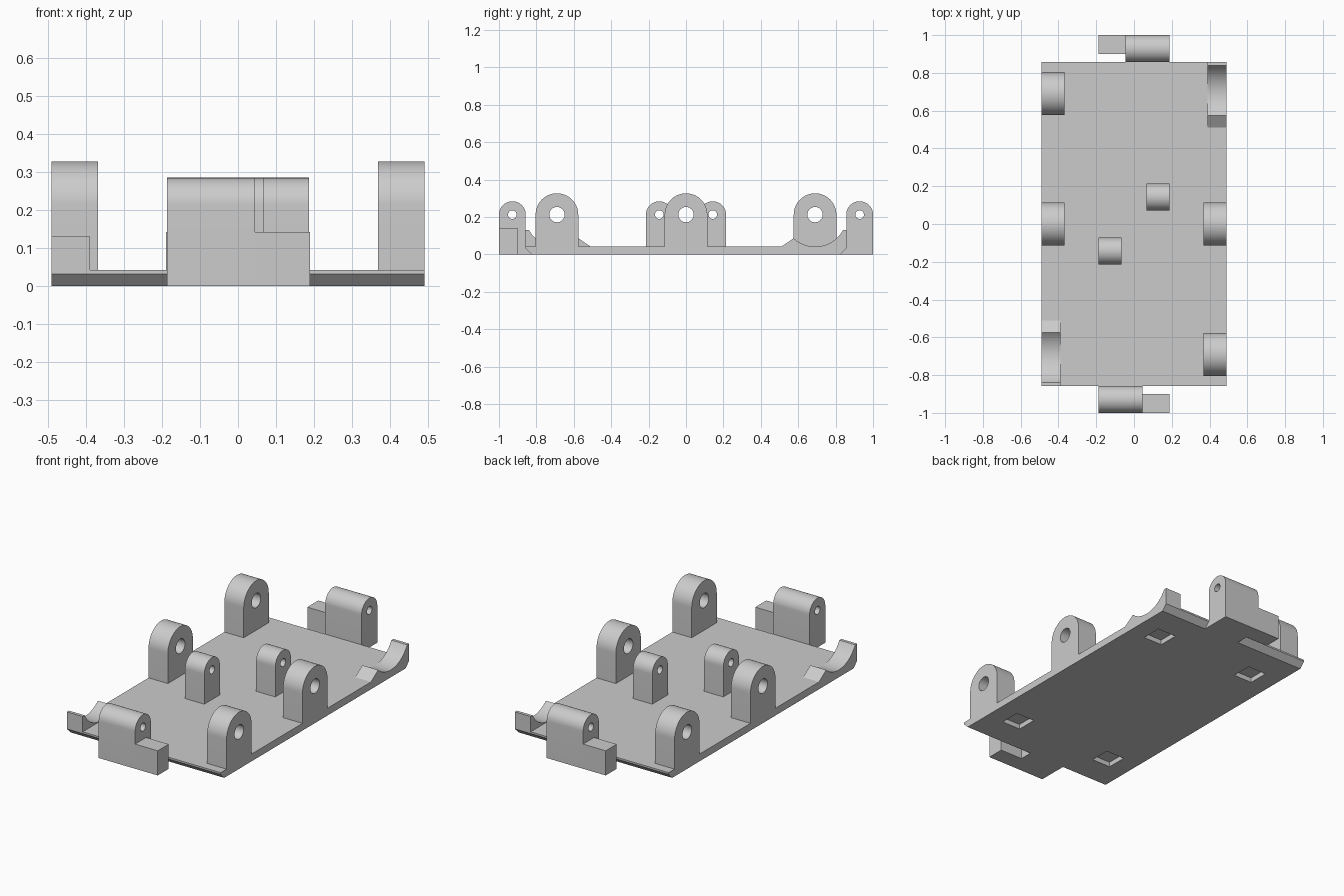
import bpy, bmesh, math

if "Cube" in bpy.data.objects:
    bpy.data.objects.remove(bpy.data.objects["Cube"])

GREY = bpy.data.materials.new("light_grey")
GREY.diffuse_color = (0.6, 0.6, 0.6, 1)
GREY.use_nodes = True
GREY.node_tree.nodes["Principled BSDF"].inputs["Base Color"].default_value = GREY.diffuse_color

HX, HY, T = 0.49, 0.857, 0.042      # plate half width, half length, thickness
PZ = 0.213                          # height of every pin hole


def prism(name, pts, x0, x1, s=1):
    """Extrude a (y, z) profile from x0 to x1; s=-1 turns it half round about z."""
    bm = bmesh.new()
    face = bm.faces.new([bm.verts.new((x0 * s, y * s, z)) for y, z in pts])
    ext = bmesh.ops.extrude_face_region(bm, geom=[face])
    bmesh.ops.translate(bm, vec=((x1 - x0) * s, 0, 0),
                        verts=[v for v in ext["geom"] if isinstance(v, bmesh.types.BMVert)])
    bmesh.ops.recalc_face_normals(bm, faces=bm.faces)
    me = bpy.data.meshes.new(name)
    bm.to_mesh(me)
    bm.free()
    me.materials.append(GREY)
    ob = bpy.data.objects.new(name, me)
    bpy.context.collection.objects.link(ob)
    return ob


def arc(cy, cz, r, a0, a1, n):
    return [(cy + r * math.cos(a0 + (a1 - a0) * i / n),
             cz + r * math.sin(a0 + (a1 - a0) * i / n)) for i in range(n + 1)]


def cut(ob, cutter):
    """Subtract the cutter, bake the result and drop the cutter."""
    cutter.hide_render = True
    m = ob.modifiers.new("cut", 'BOOLEAN')
    m.operation, m.solver, m.object = 'DIFFERENCE', 'EXACT', cutter
    dg = bpy.context.evaluated_depsgraph_get()
    me = bpy.data.meshes.new_from_object(ob.evaluated_get(dg))
    ob.modifiers.clear()
    ob.data = me
    bpy.data.objects.remove(cutter)


def smooth(ob):
    bpy.ops.object.select_all(action='DESELECT')
    bpy.context.view_layer.objects.active = ob
    ob.select_set(True)
    bpy.ops.object.shade_smooth_by_angle(angle=math.radians(30))


def lug(name, x0, x1, cy, r, hole, s, foot):
    """Round-topped upright with a pin hole; foot lists the lower profile points."""
    ob = prism(name, arc(cy, PZ, r, 0, math.pi, 32) + foot, x0, x1, s)
    cut(ob, prism("pin_cutter", arc(cy, PZ, hole, 0, 2 * math.pi * 31 / 32, 31),
                  x0 - 0.05, x1 + 0.05, s))
    smooth(ob)


# base plate with undercut ends
plate = prism("base_plate", [(-HY, T), (-HY, 0.032), (-0.825, 0), (0.825, 0),
                             (HY, 0.032), (HY, T)], -HX, HX)
# square recesses in the underside
for x in (-0.32, 0.32):
    for y in (-0.6, 0.6):
        cut(plate, prism("recess_cutter", [(y - 0.06, -0.05), (y + 0.06, -0.05),
                                           (y + 0.06, 0.028), (y - 0.06, 0.028)],
                         x - 0.06, x + 0.06))

# everything on the plate repeats with a half turn
for s, tag in ((1, "rear"), (-1, "front")):
    # large side lugs
    for cy, part in ((0.69, "corner"), (0, "middle")):
        lug(f"{tag}_{part}_side_lug", -HX, -0.367, cy, 0.114, 0.041, s,
            [(cy - 0.114, 0.034), (cy + 0.114, 0.034)])
    # small lug near the centre
    lug(f"{tag}_centre_lug", 0.065, 0.187, 0.143, 0.071, 0.023, s,
        [(0.072, 0.034), (0.214, 0.034)])
    # end lug, joined to the undercut plate edge
    lug(f"{tag}_end_lug", -0.045, 0.187, 0.9285, 0.0715, 0.023, s,
        [(HY, 0.032), (0.825, 0), (1, 0)])
    # low stop block beside the end lug
    prism(f"{tag}_stop_block", [(0.9, 0), (1, 0), (1, 0.142), (0.9, 0.142)],
          -0.189, -0.045, s)
    # curved cradle at the other corner
    R = 0.171
    a0 = math.pi + math.acos(0.115 / R)
    a1 = 2 * math.pi - math.acos(0.149 / R)
    cradle = prism(f"{tag}_cradle", [(0.51, 0.034), (0.51, T)] + arc(0.69, PZ, R, a0, a1, 20)
                   + [(0.839, 0.13), (HY, 0.13), (HY, 0.034)], 0.389, HX, s)
    smooth(cradle)
